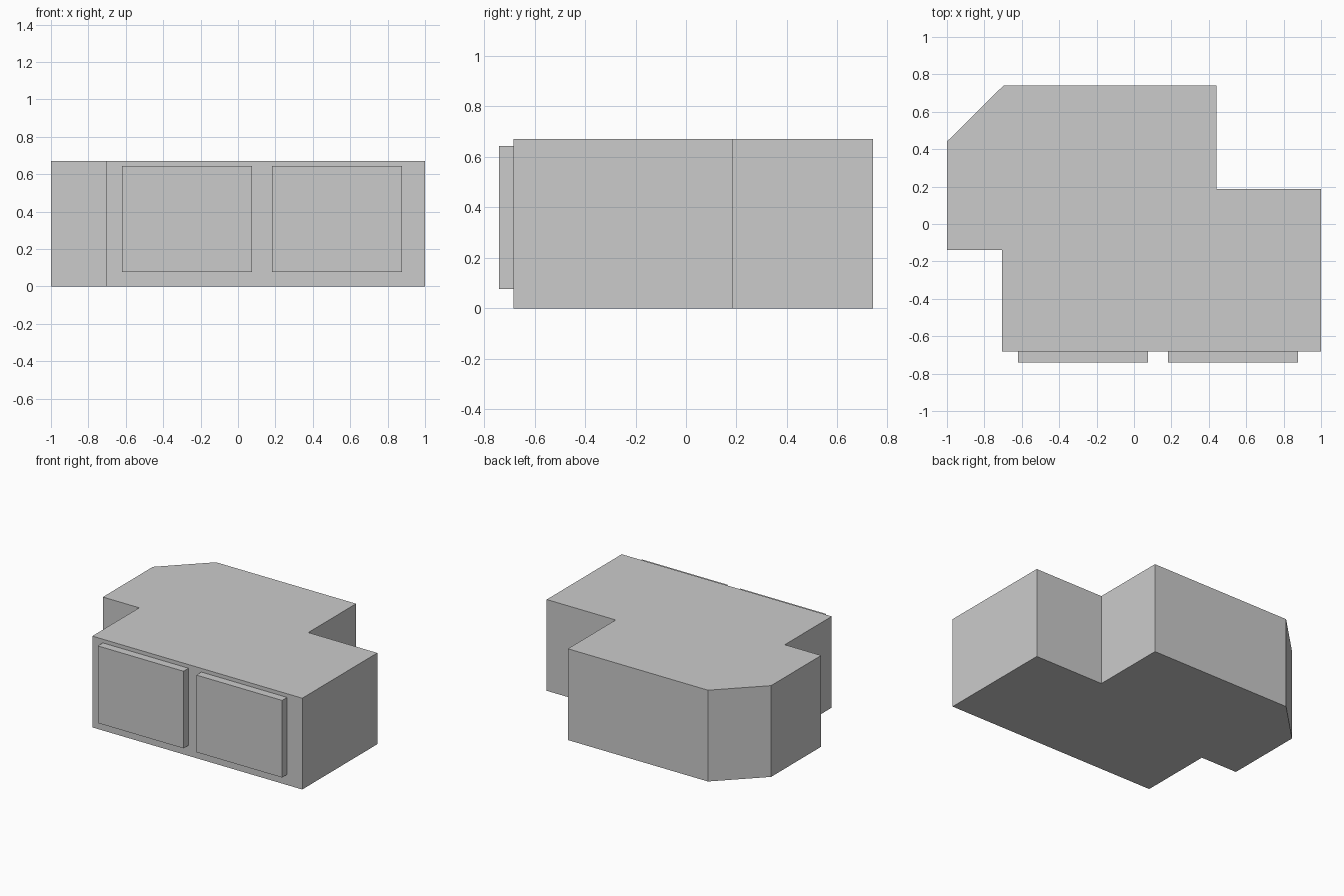
import bpy
import bmesh

if "Cube" in bpy.data.objects:
    bpy.data.objects.remove(bpy.data.objects["Cube"])


def prism(name, outline, z0, z1):
    """Closed solid from a counter-clockwise plan outline."""
    bm = bmesh.new()
    base = bm.faces.new([bm.verts.new((x, y, z0)) for x, y in outline])
    top = bmesh.ops.extrude_face_region(bm, geom=[base], use_keep_orig=True)
    verts = [g for g in top["geom"] if isinstance(g, bmesh.types.BMVert)]
    bmesh.ops.translate(bm, verts=verts, vec=(0, 0, z1 - z0))
    bmesh.ops.recalc_face_normals(bm, faces=bm.faces)
    mesh = bpy.data.meshes.new(name)
    bm.to_mesh(mesh)
    bm.free()
    obj = bpy.data.objects.new(name, mesh)
    bpy.context.collection.objects.link(obj)
    return obj


FRONT = -0.683

# Main block: stepped plan with one chamfered back corner
prism("main_block", [
    (-0.705, FRONT), (1.0, FRONT), (1.0, 0.187), (0.44, 0.187),
    (0.44, 0.741), (-0.697, 0.741), (-1.0, 0.441),
    (-1.0, -0.139), (-0.705, -0.139),
], 0.0, 0.67)

# Two raised front panels
for side, x0 in (("left", -0.62), ("right", 0.181)):
    x1 = x0 + 0.696
    prism(f"front_panel_{side}",
          [(x0, -0.741), (x1, -0.741), (x1, FRONT), (x0, FRONT)],
          0.077, 0.643)
